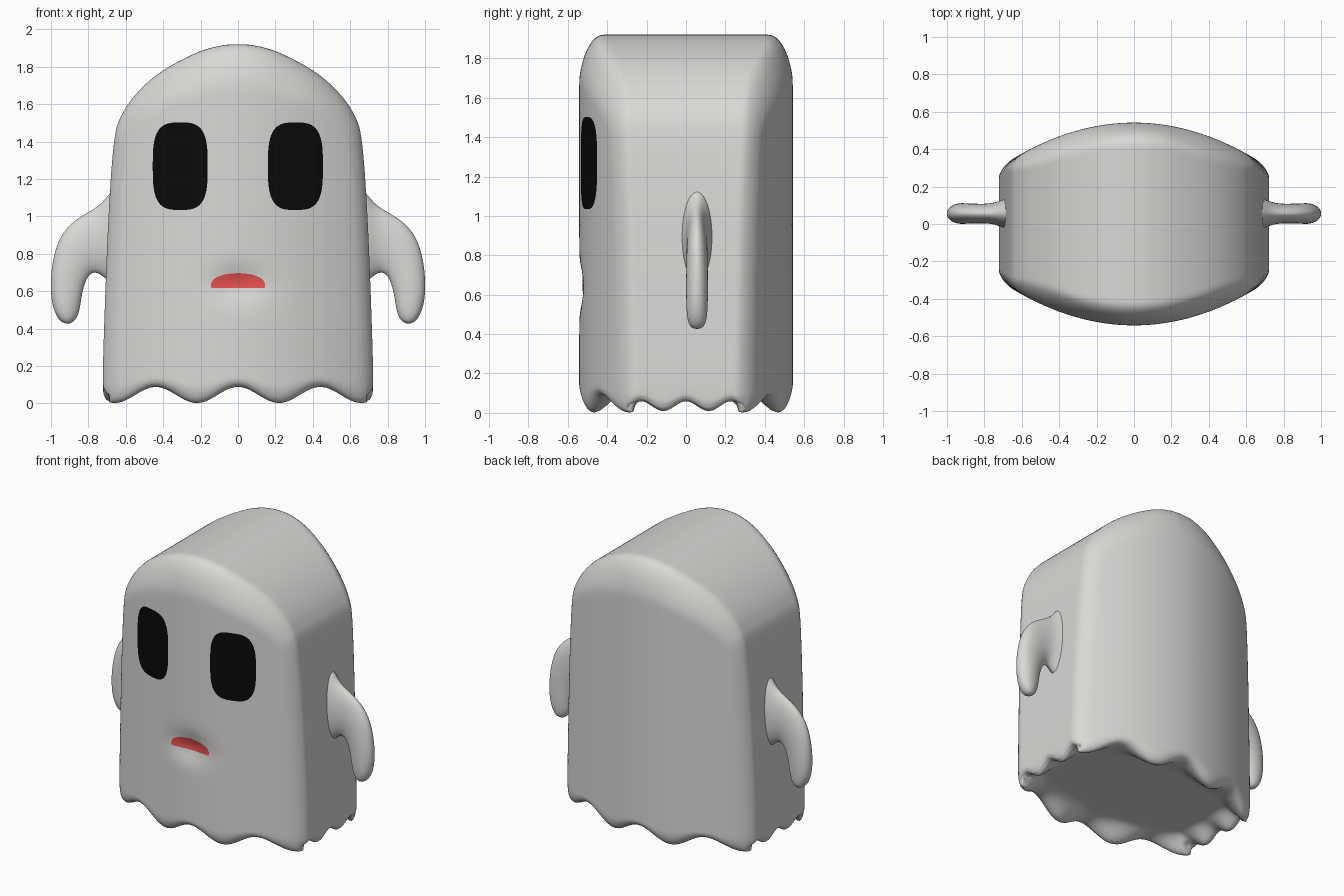
import bpy, bmesh, math
from mathutils import Vector

if "Cube" in bpy.data.objects:
    bpy.data.objects.remove(bpy.data.objects["Cube"])


def material(name, rgb):
    m = bpy.data.materials.new(name)
    m.diffuse_color = (*rgb, 1)
    m.use_nodes = True
    m.node_tree.nodes["Principled BSDF"].inputs["Base Color"].default_value = m.diffuse_color
    return m


WHITE = material("sheet_grey", (0.70, 0.69, 0.67))
BLACK = material("eye_black", (0.003, 0.003, 0.003))
RED = material("mouth_red", (0.80, 0.085, 0.08))


def finish(bm, name, mat):
    bmesh.ops.remove_doubles(bm, verts=bm.verts, dist=1e-5)
    bmesh.ops.recalc_face_normals(bm, faces=bm.faces)
    for f in bm.faces:
        f.smooth = True
    me = bpy.data.meshes.new(name)
    bm.to_mesh(me)
    bm.free()
    me.materials.append(mat)
    ob = bpy.data.objects.new(name, me)
    bpy.context.collection.objects.link(ob)
    return ob


def smooth_path(pts, n):
    # Catmull-Rom through the points
    p = [Vector(q) for q in pts]
    p = [2 * p[0] - p[1]] + p + [2 * p[-1] - p[-2]]
    out = []
    for i in range(1, len(p) - 2):
        a, b, c, d = p[i - 1:i + 3]
        for k in range(n):
            t = k / n
            out.append(0.5 * (2 * b + (c - a) * t + (2 * a - 5 * b + 4 * c - d) * t * t
                              + (3 * b - a - 3 * c + d) * t ** 3))
    out.append(p[-2])
    return out


def bridge(bm, a, b):
    n = len(a)
    for i in range(n):
        bm.faces.new((a[i], a[(i + 1) % n], b[(i + 1) % n], b[i]))


# bulging front surface, with a soft hollow around the mouth
def depth(x):
    return 0.542 - 0.46 * x * x


def front_depth(x, z):
    return depth(x) - 0.033 * math.exp(-(x / 0.14) ** 2 - ((z - 0.64) / 0.09) ** 2)


def edge_drop(d, z):
    # rounded rim, softer around the dome
    t = min(1, max(0, (z - 1.4) / 0.4))
    t = t * t * (3 - 2 * t)
    reach, amount = 0.09 + 0.13 * t, 0.055 + 0.07 * t
    q = max(0, 1 - d / reach)
    return amount * (1 - math.sqrt(max(0, 1 - q * q)))


def hem(x, y, z):
    # scalloped hem outside, shallow hollow underneath
    if z > 0.3:
        return z
    a = max(0, depth(x) - edge_drop(0, 0) - abs(y))
    b = max(0, 0.69 - abs(x))
    if a < b:
        wave = 0.045 + 0.043 * math.cos(math.tau * x / 0.44)
    else:
        wave = 0.034 + 0.025 * math.cos(math.tau * y / 0.23)
    e = min(1, min(a, b) / 0.14)
    e = e * e * (3 - 2 * e)
    return z + (wave * (1 - e) + 0.1 * e) * (1 - z / 0.3) ** 2


# body: outline, two bulging discs and the band between them
half = smooth_path([(0.685, 0), (0.712, 0.025), (0.722, 0.1), (0.716, 0.4), (0.692, 1.0),
                    (0.662, 1.4), (0.62, 1.545), (0.53, 1.67), (0.40, 1.78),
                    (0.22, 1.875), (0.09, 1.913), (0, 1.92)], 8)
outline = [(p.x, p.y) for p in half] + [(-p.x, p.y) for p in reversed(half[:-1])]
outline += [(-0.685 + 1.37 * i / 64, 0) for i in range(1, 64)]
CZ, RINGS, BAND = 0.9, 40, 36
bm = bmesh.new()
rims = {}
for side in (-1, 1):
    prev = None
    for r in range(RINGS):
        k = 1 - (r / RINGS) ** 1.6
        ring = []
        for ox, oz in outline:
            x, z = ox * k, CZ + (oz - CZ) * k
            base = front_depth(x, z) if side < 0 else depth(x)
            y = side * (base - edge_drop((1 - k) * 0.8, z))
            ring.append(bm.verts.new((x, y, hem(x, y, z))))
        if prev:
            bridge(bm, prev, ring)
        else:
            rims[side] = ring
        prev = ring
    tip = bm.verts.new((0, side * (front_depth(0, CZ) if side < 0 else depth(0)), CZ))
    for i in range(len(prev)):
        bm.faces.new((prev[i], prev[(i + 1) % len(prev)], tip))
prev = rims[-1]
for s in range(1, BAND):
    ring = []
    for x, z in outline:
        y = (depth(x) - edge_drop(0, z)) * (2 * s / BAND - 1)
        ring.append(bm.verts.new((x, y, hem(x, y, z))))
    bridge(bm, prev, ring)
    prev = ring
bridge(bm, prev, rims[1])
finish(bm, "body", WHITE)


# arms: flattened tube between an upper and a lower edge
STATIONS = [  # upper x z, lower x z, half thickness
    (0.64, 1.17, 0.64, 0.62, 0.09), (0.69, 1.12, 0.70, 0.66, 0.08),
    (0.73, 1.065, 0.735, 0.69, 0.062), (0.80, 1.022, 0.77, 0.705, 0.052),
    (0.89, 0.97, 0.805, 0.68, 0.053), (0.957, 0.885, 0.828, 0.615, 0.055),
    (0.99, 0.775, 0.838, 0.56, 0.056), (1.004, 0.65, 0.845, 0.51, 0.056),
    (0.998, 0.54, 0.857, 0.465, 0.053), (0.972, 0.465, 0.878, 0.437, 0.044),
    (0.94, 0.43, 0.905, 0.424, 0.022)]


def arm(name, sx):
    bm = bmesh.new()
    rings = []
    for ux, uz, lx, lz, t in STATIONS:
        ring = []
        for i in range(14):
            a = math.tau * i / 14
            c = math.cos(a) * 0.515
            ring.append(bm.verts.new((sx * ((ux + lx) / 2 + c * (ux - lx)),
                                      0.056 + t * math.sin(a) * 1.02,
                                      (uz + lz) / 2 + c * (uz - lz))))
        if rings:
            bridge(bm, rings[-1], ring)
        rings.append(ring)
    bm.faces.new(rings[0])
    bm.faces.new(rings[-1])
    ob = finish(bm, name, WHITE)
    ob.modifiers.new("smooth", "SUBSURF").levels = 2
    ob.modifiers["smooth"].render_levels = 2


arm("right_arm", 1)
arm("left_arm", -1)


# thin plates that follow the front surface
def plate(name, cx, cz, shape, mat):
    bm = bmesh.new()
    prev = None
    for r in range(1, 11):
        ring = []
        for i in range(64):
            dx, dz = shape(math.tau * i / 64)
            x, z = cx + dx * r / 10, cz + dz * r / 10
            ring.append(bm.verts.new((x, -front_depth(x, z) - 0.004, z)))
        if prev:
            bridge(bm, prev, ring)
        else:
            bm.faces.new(ring)
        prev = ring
    ob = finish(bm, name, mat)
    # face the plate forwards
    if sum(p.normal.y for p in ob.data.polygons) > 0:
        ob.data.flip_normals()


def eye_shape(a):
    c, s = math.cos(a), math.sin(a)
    return (0.147 * math.copysign(abs(c) ** 0.62, c),
            0.234 * math.copysign(abs(s) ** 0.62, s))


def mouth_shape(a):
    c, s = math.cos(a), math.sin(a)
    return 0.145 * c, (0.068 * s ** 0.8 if s > 0 else 0.012 * max(s * 4, -1))


plate("right_eye", 0.307, 1.268, eye_shape, BLACK)
plate("left_eye", -0.309, 1.268, eye_shape, BLACK)
plate("mouth", 0, 0.628, mouth_shape, RED)
